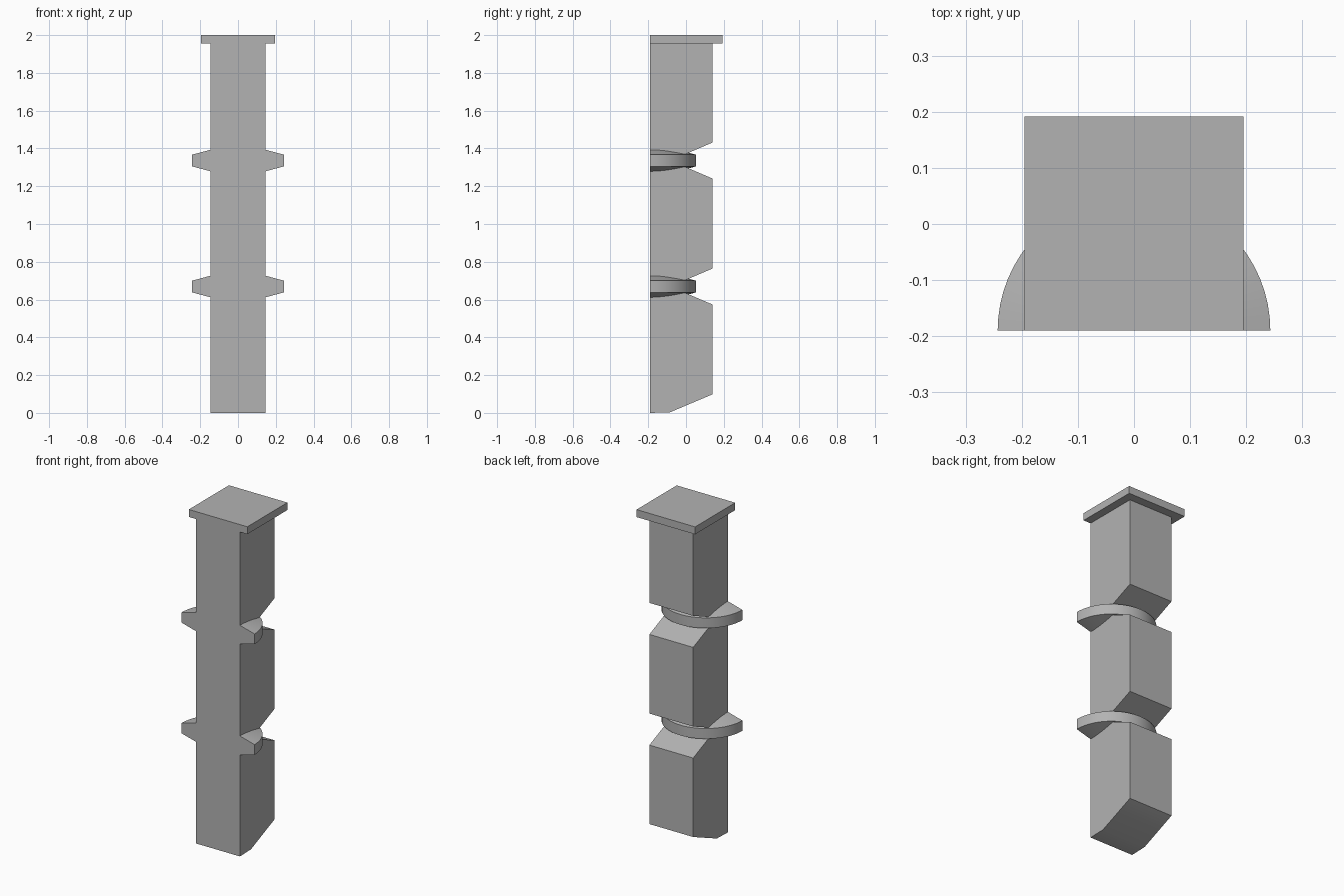
import bpy, bmesh, math

cube = bpy.data.objects.get("Cube")
if cube:
    bpy.data.objects.remove(cube, do_unlink=True)

FRONT, BACK, HALF_W = -0.19, 0.14, 0.146
RINGS = (0.669, 1.336)

grey = bpy.data.materials.new("plain_grey")
grey.use_nodes = True
colour = (0.45, 0.45, 0.45, 1)
grey.diffuse_color = colour
grey.node_tree.nodes["Principled BSDF"].inputs["Base Color"].default_value = colour


def finish(bm, name):
    bmesh.ops.recalc_face_normals(bm, faces=bm.faces)
    mesh = bpy.data.meshes.new(name)
    bm.to_mesh(mesh)
    bm.free()
    mesh.materials.append(grey)
    obj = bpy.data.objects.new(name, mesh)
    bpy.context.collection.objects.link(obj)
    bpy.ops.object.select_all(action="DESELECT")
    obj.select_set(True)
    bpy.context.view_layer.objects.active = obj
    bpy.ops.object.shade_smooth_by_angle(angle=math.radians(30))
    return obj


def extrude_profile(name, points, half_width):
    """Extrude a (y, z) outline across x."""
    bm = bmesh.new()
    face = bm.faces.new([bm.verts.new((-half_width, y, z)) for y, z in points])
    ext = bmesh.ops.extrude_face_region(bm, geom=[face])
    verts = [v for v in ext["geom"] if isinstance(v, bmesh.types.BMVert)]
    bmesh.ops.translate(bm, verts=verts, vec=(2 * half_width, 0, 0))
    return finish(bm, name)


def half_ring(name, z, steps=32):
    """Half disc with coned upper and lower faces, flat at the front."""
    bm = bmesh.new()
    profile = [(0.09, 0.072), (0.243, 0.031), (0.243, -0.031), (0.09, -0.072)]
    columns = []
    for i in range(steps + 1):
        a = math.pi * i / steps
        columns.append([bm.verts.new((r * math.cos(a), FRONT + r * math.sin(a), z + h))
                        for r, h in profile])
    for a, b in zip(columns, columns[1:]):
        for j in range(3):
            bm.faces.new((a[j], b[j], b[j + 1], a[j + 1]))
    # close the two flat ends, the hollow core is buried in the post
    bm.faces.new(columns[0])
    bm.faces.new(columns[-1])
    return finish(bm, name)


# Post with a slanted foot and a V notch behind each ring
outline = [(FRONT, 0), (-0.085, 0.003), (BACK, 0.098)]
for z in RINGS:
    outline += [(BACK, z - 0.095), (-0.05, z - 0.014),
                (-0.05, z + 0.014), (BACK, z + 0.095)]
outline += [(BACK, 1.955), (FRONT, 1.955)]
extrude_profile("post", outline, HALF_W)

# Half rings around the post
for label, z in zip(("lower", "upper"), RINGS):
    half_ring(label + "_ring", z)

# Cap plate
extrude_profile("cap", [(FRONT, 1.955), (0.192, 1.955), (0.192, 2), (FRONT, 2)], 0.195)
